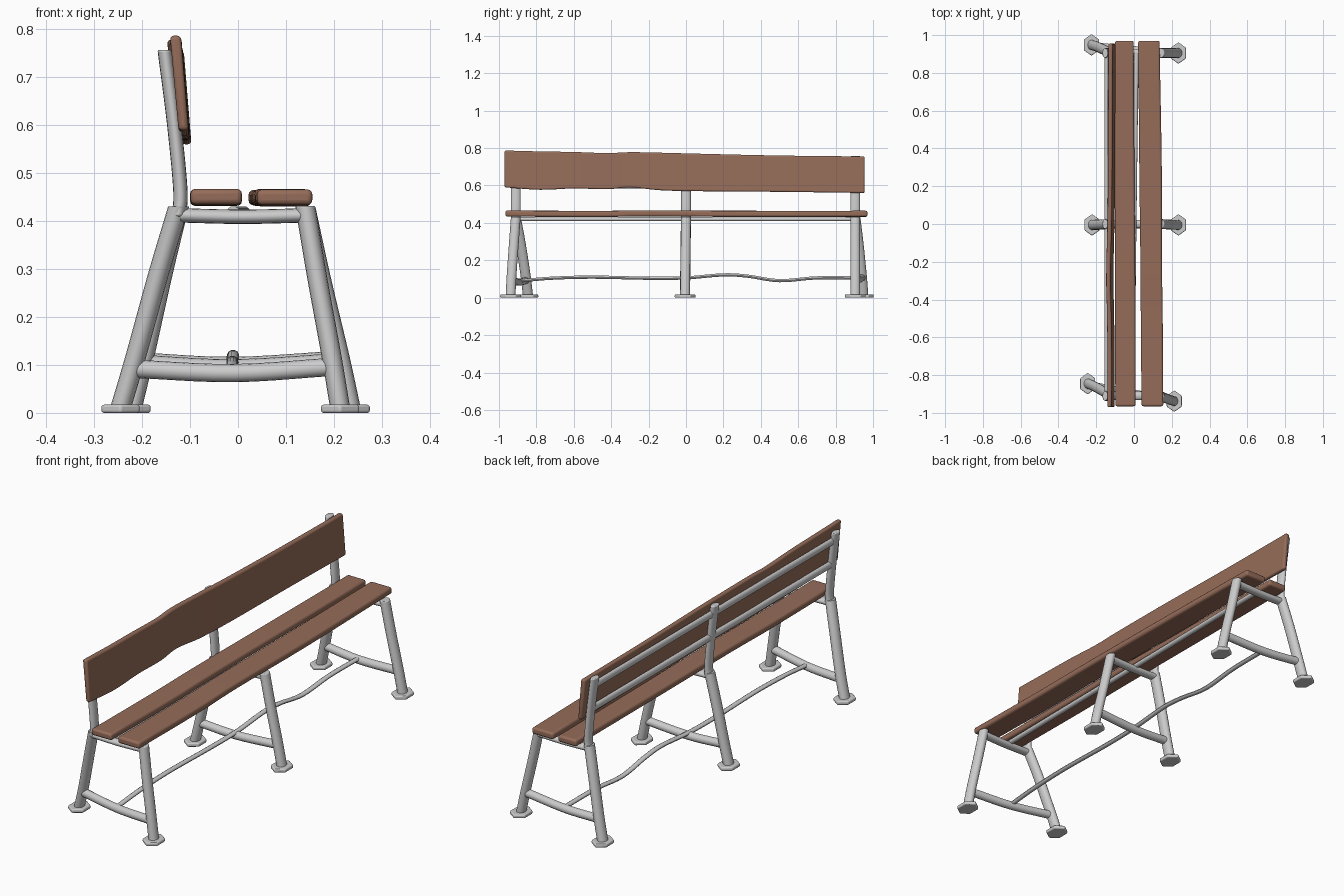
import bpy, bmesh, math
from mathutils import Vector

if "Cube" in bpy.data.objects:
    bpy.data.objects.remove(bpy.data.objects["Cube"])

brown = bpy.data.materials.new("brown_wood")
brown.diffuse_color = (0.30, 0.15, 0.10, 1)
brown.use_nodes = True
brown.node_tree.nodes["Principled BSDF"].inputs["Base Color"].default_value = brown.diffuse_color


def finish(name, bm, mat=None, bevel=0, angle=40):
    bmesh.ops.recalc_face_normals(bm, faces=bm.faces)
    me = bpy.data.meshes.new(name)
    bm.to_mesh(me)
    bm.free()
    ob = bpy.data.objects.new(name, me)
    bpy.context.collection.objects.link(ob)
    if mat:
        me.materials.append(mat)
    if bevel:
        m = ob.modifiers.new("bevel", 'BEVEL')
        m.width, m.segments, m.limit_method, m.angle_limit = bevel, 3, 'ANGLE', math.radians(50)
    bpy.ops.object.select_all(action='DESELECT')
    ob.select_set(True)
    bpy.context.view_layer.objects.active = ob
    bpy.ops.object.shade_smooth_by_angle(angle=math.radians(angle))
    return ob


def spline(pts, steps=5):
    # Catmull-Rom through points of any dimension
    p = [Vector(q) for q in pts]
    p = [2 * p[0] - p[1]] + p + [2 * p[-1] - p[-2]]
    out = []
    for i in range(1, len(p) - 2):
        a, b, c, d = p[i - 1:i + 3]
        for k in range(steps):
            t = k / steps
            out.append(0.5 * (2 * b + (c - a) * t + (2 * a - 5 * b + 4 * c - d) * t ** 2
                              + (3 * b - a - 3 * c + d) * t ** 3))
    return out + [p[-2]]


def loft(bm, rings):
    vs = [[bm.verts.new(co) for co in r] for r in rings]
    n = len(vs[0])
    for a, b in zip(vs, vs[1:]):
        for i in range(n):
            bm.faces.new((a[i], a[(i + 1) % n], b[(i + 1) % n], b[i]))
    bm.faces.new(vs[0])
    bm.faces.new(vs[-1])


def tube(name, pts, axis, r1, r2, sides=16, bevel=0):
    # elliptical tube whose rings lie square to the given axis
    u, v = [i for i in range(3) if i != axis]
    rings = []
    for p in spline(pts):
        ring = []
        for k in range(sides):
            a = 2 * math.pi * k / sides
            q = Vector(p[:3])
            q[u] += r1 * math.cos(a)
            q[v] += r2 * math.sin(a)
            ring.append(q)
        rings.append(ring)
    bm = bmesh.new()
    loft(bm, rings)
    return finish(name, bm, bevel=bevel)


def foot(name, x, y):
    bm = bmesh.new()
    hexa = [(x + 0.046 * math.sin(k * math.pi / 3), y + 0.057 * math.cos(k * math.pi / 3))
            for k in range(6)]
    loft(bm, [[(a, b, z) for a, b in hexa] for z in (0.0, 0.017)])
    finish(name, bm, bevel=0.005)


def plank(name, sections, bevel):
    # sections: y, bottom left xz, bottom right xz, top right xz, top left xz
    bm = bmesh.new()
    loft(bm, [[(s[i], s[0], s[i + 1]) for i in (1, 3, 5, 7)] for s in spline(sections, 4)])
    finish(name, bm, brown, bevel)


# three leg frames: name, top y, back foot xy, front foot xy, stretcher z
frames = [("left", -0.91, (-0.245, -0.845), (0.213, -0.938), 0.09),
          ("middle", 0.0, (-0.222, -0.005), (0.235, -0.005), 0.10),
          ("right", 0.905, (-0.225, 0.948), (0.235, 0.905), 0.105)]
for n, y, (bx, by), (fx, fy), sz in frames:
    def mix(a, b, t):
        return a + (b - a) * t
    # bent rear post: leg below the seat, backrest support above
    tube(n + "_back_leg", [(bx, by, 0.01), (mix(bx, -0.125, .27), mix(by, y, .2), 0.12),
                           (mix(bx, -0.125, .66), mix(by, y, .6), 0.29),
                           (-0.124, y, 0.43)], 2, 0.022, 0.027)
    tube(n + "_back_post", [(-0.125, y, 0.41), (-0.12, y, 0.46), (-0.133, y, 0.6),
                            (-0.153, y, 0.757)], 2, 0.015, 0.026, bevel=0.004)
    tube(n + "_front_leg", [(fx, fy, 0.01), (mix(fx, 0.14, .25), mix(fy, y, .2), 0.12),
                            (mix(fx, 0.14, .65), mix(fy, y, .6), 0.28),
                            (0.14, y, 0.432)], 2, 0.021, 0.026, bevel=0.004)
    foot(n + "_back_foot", bx, by)
    foot(n + "_front_foot", fx, fy)
    # crossbars under the seat and near the ground
    tube(n + "_seat_support", [(-0.12, y, 0.412), (0.01, y, 0.409), (0.14, y, 0.412)],
         0, 0.022, 0.015)
    tube(n + "_stretcher", [(mix(bx, -0.125, .22), mix(by, y, .17), sz + .002),
                            (-0.01, mix(by + fy, 2 * y, .17) / 2, sz - .007),
                            (mix(fx, 0.14, .22), mix(fy, y, .17), sz + .006)],
         0, 0.02, 0.019)

# long rails behind the backrest and under the seat
for n, x, z in (("upper", -0.146, 0.715), ("lower", -0.134, 0.60)):
    tube(n + "_back_rail", [(x, -0.91, z), (x, 0, z), (x, 0.905, z)], 1, 0.011, 0.017)
tube("seat_rail", [(-0.01, -0.91, 0.42), (0.0, 0, 0.42), (0.012, 0.905, 0.42)],
     1, 0.013, 0.011)

# wavy rod joining the stretchers
tube("wavy_rod", [(-0.012, -0.89, 0.09), (-0.012, -0.72, 0.104), (-0.012, -0.5, 0.11),
                  (-0.012, -0.2, 0.104), (-0.01, 0, 0.106), (-0.01, 0.2, 0.122),
                  (-0.012, 0.33, 0.115), (-0.012, 0.5, 0.091), (-0.01, 0.7, 0.106),
                  (-0.008, 0.93, 0.106)], 1, 0.012, 0.009, 10)

# seat planks, slightly uneven along their length: y, x0, x1, z shift
for n, secs in (("rear_seat_plank", [(-0.965, -0.099, 0.008, .002), (-0.5, -0.1, 0.008, -.001),
                                     (-0.2, -0.1, 0.006, .002), (0.3, -0.1, 0.002, 0),
                                     (0.97, -0.1, -0.002, -.001)]),
                ("front_seat_plank", [(-0.965, 0.04, 0.155, .001), (-0.5, 0.036, 0.152, -.002),
                                      (-0.2, 0.034, 0.148, .002), (0.3, 0.028, 0.147, -.001),
                                      (0.97, 0.022, 0.135, 0)])):
    plank(n, [(y, a, .433 + d, b, .433 + d, b, .465 + d, a, .465 + d)
              for y, a, b, d in secs], 0.01)

# wavy leaning backrest board: y, bottom z, top z, x shift
board = [(-0.97, .59, .787, 0), (-0.78, .577, .782, .001), (-0.6, .584, .779, 0),
         (-0.42, .58, .773, -.003), (-0.3, .59, .778, -.006), (-0.13, .574, .775, -.003),
         (0.1, .569, .769, .002), (0.5, .566, .76, .004), (0.955, .56, .755, .006)]
plank("backrest", [(y, -.124 + d, a, -.103 + d, a, -.119 + d, b, -.142 + d, b)
                   for y, a, b, d in board], 0.008)
